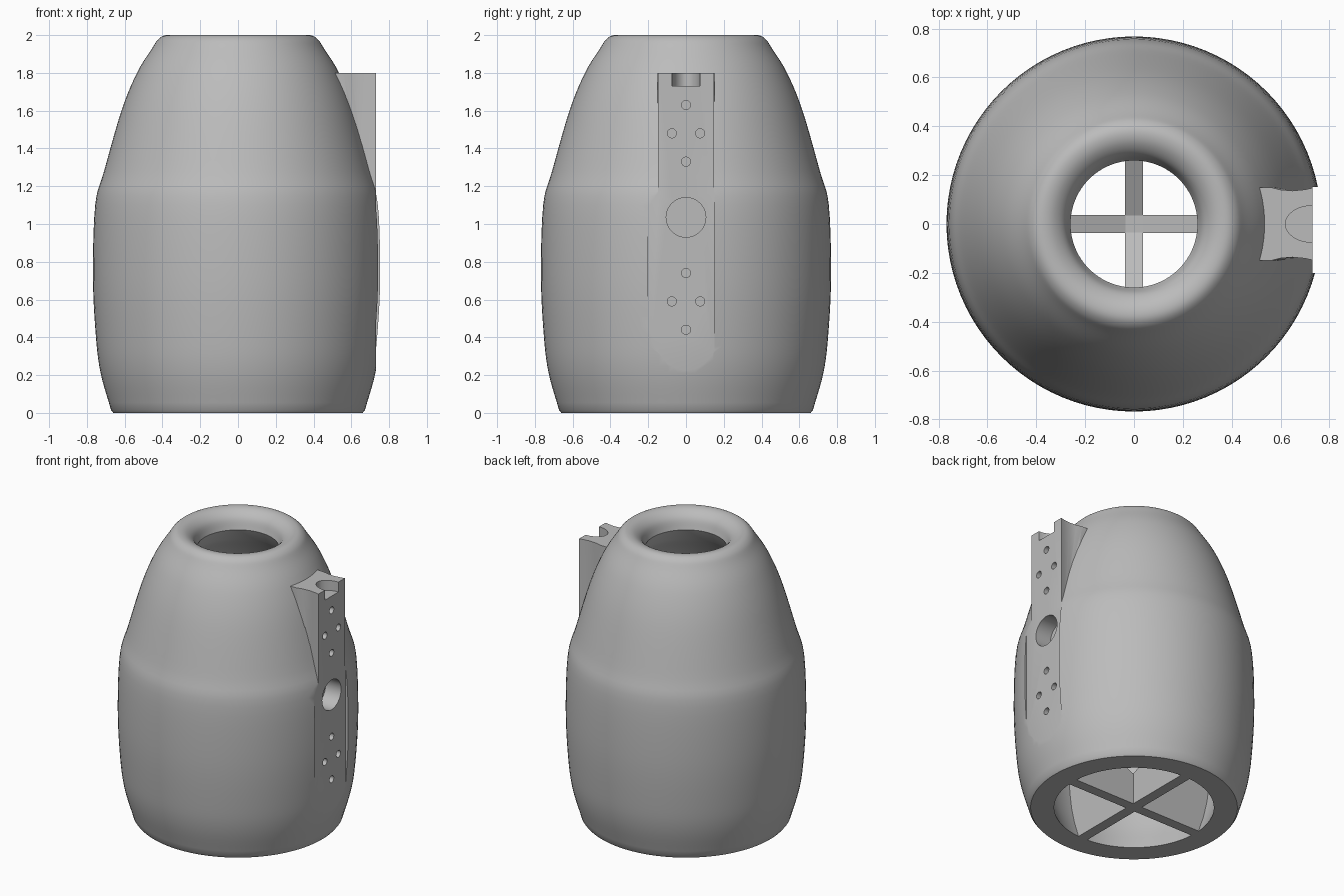
import bpy, bmesh, math
from mathutils import Matrix, Vector

cube = bpy.data.objects.get("Cube")
if cube:
    bpy.data.objects.remove(cube, do_unlink=True)

grey = bpy.data.materials.new("plain_grey")
grey.use_nodes = True
COLOUR = (0.5, 0.5, 0.5, 1)
grey.diffuse_color = COLOUR
grey.node_tree.nodes["Principled BSDF"].inputs["Base Color"].default_value = COLOUR


def make_object(name, bm):
    bmesh.ops.recalc_face_normals(bm, faces=bm.faces)
    mesh = bpy.data.meshes.new(name)
    bm.to_mesh(mesh)
    bm.free()
    mesh.materials.append(grey)
    obj = bpy.data.objects.new(name, mesh)
    bpy.context.collection.objects.link(obj)
    return obj


def smooth_path(points, steps=5):
    """Catmull-Rom curve through the points."""
    pts = [Vector(p) for p in points]
    pts = [2 * pts[0] - pts[1]] + pts + [2 * pts[-1] - pts[-2]]
    path = []
    for a, b, c, d in zip(pts, pts[1:], pts[2:], pts[3:]):
        for i in range(steps):
            t = i / steps
            path.append(0.5 * (2 * b + (c - a) * t + (2 * a - 5 * b + 4 * c - d) * t ** 2
                               + (3 * b - a - 3 * c + d) * t ** 3))
    return path + [pts[-2]]


def lathe(name, profile, segments=96):
    bm = bmesh.new()
    verts = [bm.verts.new((p[0], 0, p[1])) for p in profile]
    edges = [bm.edges.new((v, w)) for v, w in zip(verts, verts[1:] + verts[:1])]
    bmesh.ops.spin(bm, geom=verts + edges, cent=(0, 0, 0), axis=(0, 0, 1),
                   angle=2 * math.pi, steps=segments)
    bmesh.ops.remove_doubles(bm, verts=bm.verts, dist=0.0005)
    return make_object(name, bm)


def prism(name, points, offset):
    """Extrude a flat outline of 3D points by an offset."""
    bm = bmesh.new()
    face = bm.faces.new([bm.verts.new(p) for p in points])
    new = bmesh.ops.extrude_face_region(bm, geom=[face])["geom"]
    bmesh.ops.translate(bm, vec=offset, verts=[g for g in new if isinstance(g, bmesh.types.BMVert)])
    return make_object(name, bm)


def box(name, low, high):
    bm = bmesh.new()
    bmesh.ops.create_cube(bm, size=1)
    for v in bm.verts:
        v.co = [lo if c < 0 else hi for c, lo, hi in zip(v.co, low, high)]
    return make_object(name, bm)


def cylinder(name, radius, depth, matrix, segments=32):
    bm = bmesh.new()
    bmesh.ops.create_cone(bm, cap_ends=True, segments=segments, radius1=radius,
                          radius2=radius, depth=depth, matrix=matrix)
    return make_object(name, bm)


def combine(target, other, operation):
    mod = target.modifiers.new(other.name, "BOOLEAN")
    mod.operation = operation
    mod.solver = "EXACT"
    mod.object = other
    bpy.context.view_layer.objects.active = target
    bpy.ops.object.modifier_apply(modifier=mod.name)
    bpy.data.objects.remove(other, do_unlink=True)


# Hollow barrel with a rounded upper lip
outer = smooth_path([(0.672, 0.015), (0.727, 0.21), (0.752, 0.4), (0.768, 0.72), (0.756, 1.1),
                     (0.709, 1.28), (0.617, 1.6), (0.535, 1.8), (0.455, 1.93), (0.42, 1.98),
                     (0.38, 2.0), (0.33, 1.99), (0.285, 1.95), (0.26, 1.88)])
inner = smooth_path([(0.30, 1.8), (0.45, 1.6), (0.57, 1.2), (0.615, 0.7), (0.58, 0.25), (0.51, 0)])
body = lathe("barrel_body", outer + inner + [Vector((0.66, 0))])

# Mounting block with slightly hollow sides, narrowing into the barrel
half = [(0.46, 0.15), (0.56, 0.15), (0.60, 0.14), (0.65, 0.136), (0.70, 0.141), (0.74, 0.15), (0.78, 0.14)]
plan = half + [(x, -y) for x, y in reversed(half)]
block = prism("mounting_block", [(x, y, 1.8) for x, y in plan], (0, 0, -0.65))
for v in block.data.vertices:
    if v.co.z < 1.5:
        v.co.x = max(v.co.x, 0.64 + (v.co.x - 0.46) * 0.1)
combine(body, block, "UNION")

# Flat mounting face, top notch and screw holes
combine(body, box("flat_cutter", (0.73, -0.2, 0.1), (1.0, 0.152, 1.9)), "DIFFERENCE")
notch = Matrix.Translation((0.73, 0, 1.83)) @ Matrix.Diagonal((1.47, 1, 1, 1))
combine(body, cylinder("notch_cutter", 0.075, 0.2, notch), "DIFFERENCE")

holes = [(0, 1.035, 0.105, 0.12)]
for middle in (1.48, 0.59):
    holes += [(y, middle + z, 0.024, 0.09)
              for y, z in ((0, 0.15), (0, -0.15), (0.075, 0), (-0.075, 0))]
for y, z, radius, depth in holes:
    place = Matrix.Translation((0.73, y, z)) @ Matrix.Rotation(math.pi / 2, 4, "Y")
    combine(body, cylinder("hole_cutter", radius, 2 * depth, place), "DIFFERENCE")

bpy.ops.object.select_all(action="DESELECT")
body.select_set(True)
bpy.context.view_layer.objects.active = body
bpy.ops.object.shade_smooth_by_angle(angle=math.radians(30))

# Crossed support ribs in the base, rising towards the wall
rib = [(0.52, 0), (0.64, 0.5), (0.035, 0.22)]
rib += [(-x, z) for x, z in reversed(rib)]
for name, turn in (("side_rib", 0), ("front_back_rib", math.pi / 2)):
    obj = prism(name, [(x, -0.036, z) for x, z in rib], (0, 0.072, 0))
    obj.data.transform(Matrix.Rotation(turn, 4, "Z"))
